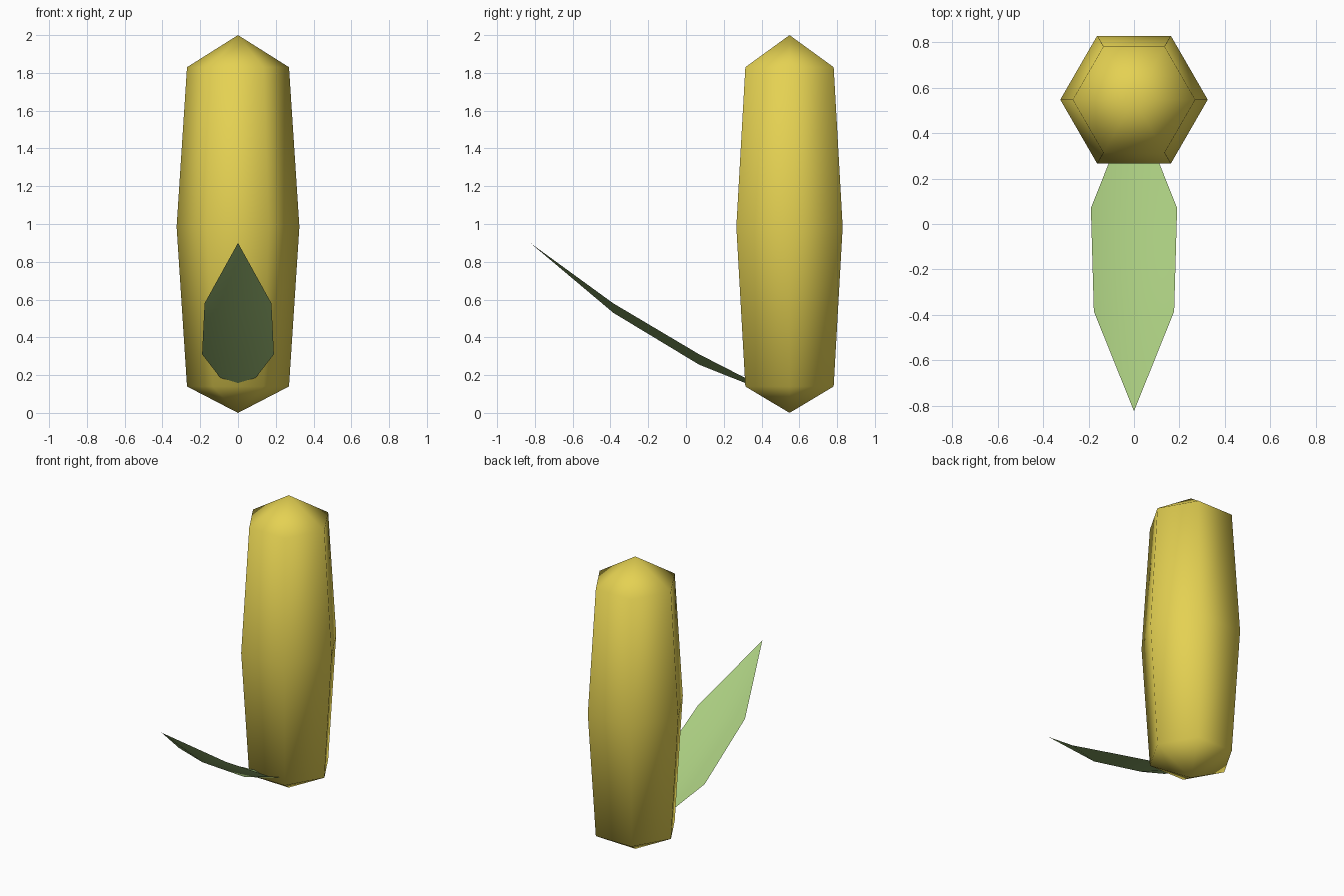
import bpy, math

if "Cube" in bpy.data.objects:
    bpy.data.objects.remove(bpy.data.objects["Cube"])

CY = 0.548  # depth position of the cob axis


def make_part(name, verts, faces, color_name, color):
    mesh = bpy.data.meshes.new(name)
    mesh.from_pydata(verts, [], faces)
    mat = bpy.data.materials.new(color_name)
    mat.diffuse_color = (*color, 1)
    mat.use_nodes = True
    mat.node_tree.nodes["Principled BSDF"].inputs["Base Color"].default_value = mat.diffuse_color
    mesh.materials.append(mat)
    mesh.shade_smooth()
    obj = bpy.data.objects.new(name, mesh)
    bpy.context.collection.objects.link(obj)
    return obj


# Cob: three hexagonal rings closed by a point at each end
N = 6
rings = [(0.27, 0.14), (0.325, 0.985), (0.27, 1.83)]
verts = [(r * math.cos(math.tau * i / N), CY + r * math.sin(math.tau * i / N), z)
         for r, z in rings for i in range(N)]
bottom, top = len(verts), len(verts) + 1
verts += [(0, CY, 0), (0, CY, 2)]
faces = []
for i in range(N):
    j = (i + 1) % N
    faces.append((bottom, j, i))
    for k in range(len(rings) - 1):
        a, b = k * N, (k + 1) * N
        faces.append((a + i, a + j, b + j, b + i))
    faces.append((2 * N + i, 2 * N + j, top))
make_part("cob", verts, faces, "corn yellow", (0.78, 0.64, 0.085))

# Leaf: shallow folded blade rising forward from the base of the cob
# sections: half width, y, middle height, edge height
sections = [(0.19, 0.07, 0.255, 0.31), (0.177, -0.385, 0.53, 0.58)]
verts = [(0, CY, 0.065)]
for w, y, mid, edge in sections:
    verts += [(-w, y, edge), (0, y, mid), (w, y, edge)]
verts.append((0, -0.825, 0.9))
faces = [(0, 1, 2), (0, 2, 3),
         (1, 4, 5, 2), (2, 5, 6, 3),
         (4, 7, 5), (5, 7, 6)]
make_part("leaf", verts, faces, "leaf green", (0.39, 0.59, 0.21))
